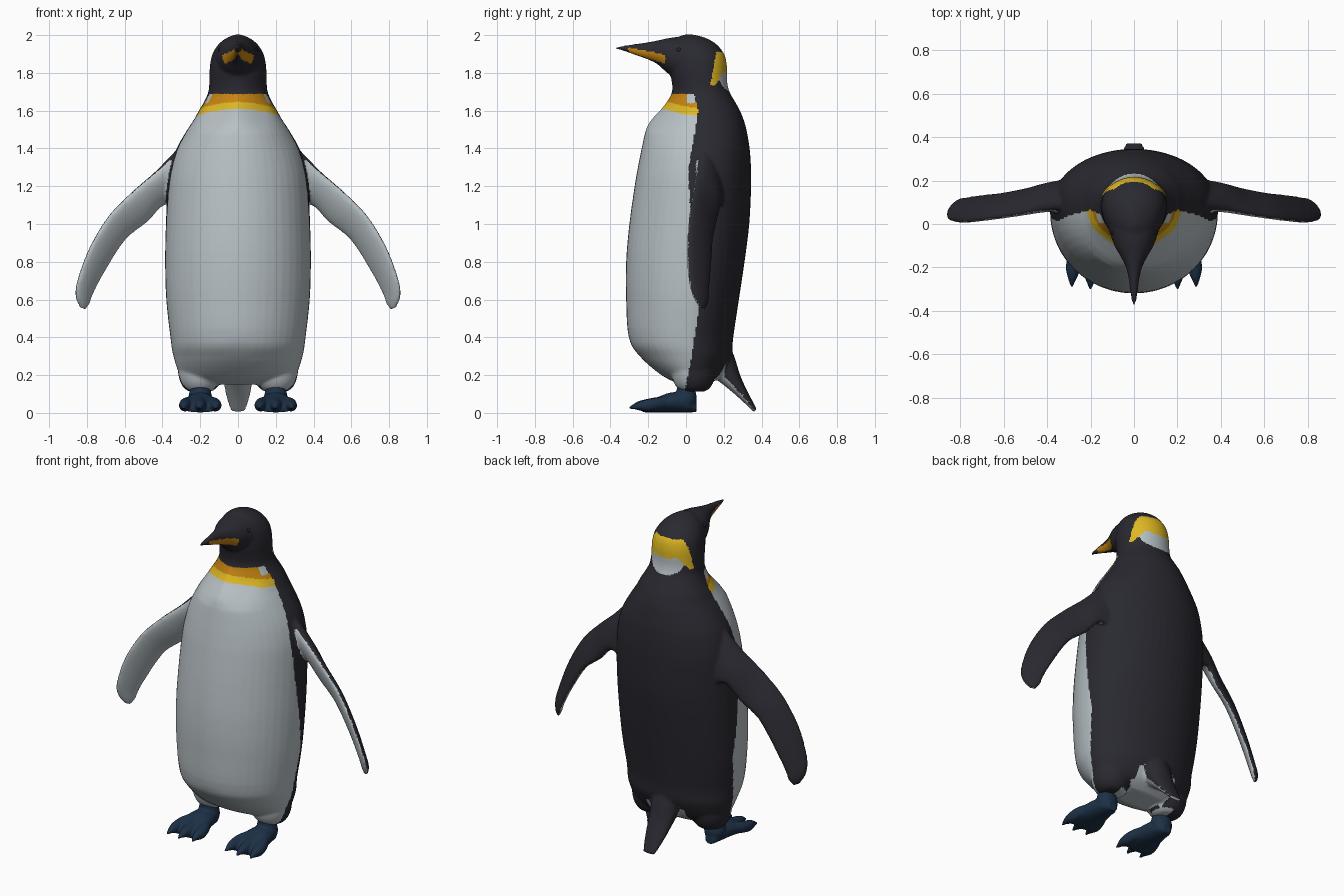
import bpy, bmesh, math
from mathutils import Vector


def material(name, rgb):
    m = bpy.data.materials.new(name)
    m.diffuse_color = (*rgb, 1)
    return m


DARK, LIGHT, YELLOW, ORANGE = range(4)
plumage = [material("dark_plumage", (0.022, 0.022, 0.030)),
           material("pale_plumage", (0.475, 0.53, 0.555)),
           material("yellow_plumage", (0.73, 0.475, 0.016)),
           material("orange_plumage", (0.56, 0.23, 0.006))]
foot_blue = material("foot_blue", (0.012, 0.03, 0.062))
eye_black = material("eye_black", (0.016, 0.016, 0.02))


def lerp(table, t):
    """Piecewise linear lookup."""
    for (a, va), (b, vb) in zip(table, table[1:]):
        if t <= b:
            return va + (vb - va) * max(0, (t - a) / (b - a))
    return table[-1][1]


def catmull(rows, n=4):
    """Smoothly add rows between the given ones."""
    out = []
    for i in range(len(rows) - 1):
        p0, p1, p2, p3 = rows[max(i - 1, 0)], rows[i], rows[i + 1], rows[min(i + 2, len(rows) - 1)]
        for k in range(n):
            t = k / n
            out.append([0.5 * (2 * b + (c - a) * t + (2 * a - 5 * b + 4 * c - d) * t * t
                               + (3 * b - a - 3 * c + d) * t ** 3)
                        for a, b, c, d in zip(p0, p1, p2, p3)])
    return out + [list(rows[-1])]


def loft(bm, rows, sides=32):
    """Closed tube of elliptical rings; a row is centre, axis u, axis v."""
    rings = []
    for r in catmull(rows):
        c, u, v = Vector(r[:3]), Vector(r[3:6]), Vector(r[6:])
        rings.append([bm.verts.new(c + u * math.cos(a) + v * math.sin(a))
                      for a in (math.tau * k / sides for k in range(sides))])
    for p, q in zip(rings, rings[1:]):
        for k in range(sides):
            j = (k + 1) % sides
            bm.faces.new((p[k], p[j], q[j], q[k]))
    bm.faces.new(rings[0][::-1])
    bm.faces.new(rings[-1])


def fused(name, bm, voxel, smooth, mats):
    """Turn overlapping volumes into one smooth skin."""
    bmesh.ops.recalc_face_normals(bm, faces=bm.faces)
    me = bpy.data.meshes.new(name)
    bm.to_mesh(me)
    bm.free()
    ob = bpy.data.objects.new(name, me)
    bpy.context.collection.objects.link(ob)
    bpy.context.view_layer.objects.active = ob
    rm = ob.modifiers.new("skin", 'REMESH')
    rm.mode = 'VOXEL'
    rm.voxel_size = voxel
    sm = ob.modifiers.new("soften", 'SMOOTH')
    sm.iterations = smooth
    for m in ("skin", "soften"):
        bpy.ops.object.modifier_apply(modifier=m)
    for m in mats:
        ob.data.materials.append(m)
    for p in ob.data.polygons:
        p.use_smooth = True
    return ob


bm = bmesh.new()

# trunk, neck and skull: z, half width, front y, back y
trunk = [(0.15, 0.24, -0.03, 0.12), (0.20, 0.305, -0.13, 0.19), (0.30, 0.342, -0.245, 0.24),
         (0.40, 0.358, -0.303, 0.25), (0.60, 0.38, -0.317, 0.28), (0.80, 0.386, -0.317, 0.31),
         (1.00, 0.382, -0.30, 0.335), (1.20, 0.372, -0.272, 0.345), (1.30, 0.357, -0.255, 0.344),
         (1.40, 0.325, -0.235, 0.337), (1.50, 0.268, -0.212, 0.32), (1.55, 0.235, -0.185, 0.306),
         (1.60, 0.207, -0.14, 0.286), (1.65, 0.178, -0.10, 0.258), (1.70, 0.157, -0.075, 0.23),
         (1.75, 0.152, -0.075, 0.218), (1.80, 0.151, -0.085, 0.217), (1.85, 0.147, -0.09, 0.215),
         (1.90, 0.135, -0.09, 0.202), (1.95, 0.105, -0.08, 0.163), (1.985, 0.06, -0.05, 0.105),
         (2.003, 0.015, -0.01, 0.04)]
loft(bm, [(0, (f + b) / 2, z, w, 0, 0, 0, (b - f) / 2, 0) for z, w, f, b in trunk], 48)

# move the widest part towards the back and pinch the throat
fronts = [(z, f) for z, w, f, b in trunk]
backs = [(z, b) for z, w, f, b in trunk]
SHIFT = [(0.15, 0.0), (0.3, 0.045), (0.5, 0.06), (1.4, 0.06), (1.6, 0.04), (1.7, 0.02), (1.9, 0.02), (2.0, 0)]
for v in bm.verts:
    f, b = lerp(fronts, v.co.z), lerp(backs, v.co.z)
    t = min(1, abs(v.co.y - (f + b) / 2) / ((b - f) / 2))
    v.co.y += lerp(SHIFT, v.co.z) * (1 - t)
    if v.co.y < 0:
        w = max(0, 1 - abs(v.co.z - 1.62) / 0.14)
        v.co.y *= 1 - 0.28 * w * min(1, abs(v.co.x) / 0.13)

# face and beak: y, half width, bottom z, top z
beak = [(0.06, 0.13, 1.74, 1.98), (0.0, 0.122, 1.75, 1.99), (-0.05, 0.108, 1.77, 1.99),
        (-0.10, 0.09, 1.80, 1.983), (-0.15, 0.061, 1.845, 1.972), (-0.20, 0.037, 1.87, 1.963),
        (-0.25, 0.025, 1.887, 1.956), (-0.30, 0.019, 1.905, 1.949), (-0.34, 0.014, 1.919, 1.942),
        (-0.376, 0.006, 1.926, 1.938)]
loft(bm, [(0, y, (a + b) / 2, w, 0, 0, 0, 0, (b - a) / 2) for y, w, a, b in beak])

# tail: upper y, z, lower y, z, half width
tail = [(0.20, 0.42, 0.06, 0.25, 0.12), (0.252, 0.31, 0.14, 0.192, 0.09), (0.287, 0.20, 0.223, 0.128, 0.076),
        (0.325, 0.115, 0.287, 0.073, 0.064), (0.375, 0.02, 0.36, 0.004, 0.042)]
loft(bm, [(0, (a + c) / 2, (b + d) / 2, w, 0, 0, 0, (a - c) / 2, (b - d) / 2) for a, b, c, d, w in tail])

# flippers (leading edge, trailing edge, half thickness) and thighs
flipper = [((0.23, 0.09, 1.485), (0.24, 0.18, 1.12), 0.05), ((0.335, 0.075, 1.378), (0.32, 0.185, 1.09), 0.055),
           ((0.43, 0.06, 1.278), (0.40, 0.18, 1.10), 0.043),
           ((0.545, 0.04, 1.182), (0.485, 0.16, 1.01), 0.033), ((0.675, 0.02, 1.053), (0.60, 0.14, 0.915), 0.028),
           ((0.78, 0.008, 0.885), (0.70, 0.13, 0.76), 0.025), ((0.845, 0.015, 0.715), (0.765, 0.12, 0.64), 0.022),
           ((0.86, 0.04, 0.62), (0.787, 0.115, 0.58), 0.02), ((0.835, 0.075, 0.555), (0.81, 0.10, 0.548), 0.01)]
along = Vector((0.53, -0.05, -0.85))
for s in (-1, 1):
    rows = []
    for a, b, t in flipper:
        a, b = Vector(a), Vector(b)
        c, u = (a + b) / 2, (a - b) / 2
        n = along.cross(u).normalized() * t
        rows.append([k * f for vec in (c, u, n) for k, f in zip(vec, (s, 1, 1))])
    loft(bm, rows)
    thigh = [(0.112, 0.055), (0.13, 0.085), (0.17, 0.108), (0.23, 0.118), (0.30, 0.105), (0.36, 0.03)]
    loft(bm, [(s * 0.2, 0.04, z, r, 0, 0, 0, r, 0) for z, r in thigh])

body = fused("penguin_body", bm, 0.009, 5, plumage)

# plumage colours by position and direction
EDGE = [(0.1, -0.01), (0.3, 0.03), (0.5, 0.06), (0.6, 0.08), (0.7, 0.065), (0.9, 0.04), (1.1, 0.02),
        (1.3, 0.015), (1.4, 0.03), (1.5, 0.05), (1.6, 0.065), (1.7, 0.04)]
INNER = Vector((-0.11, -0.178, -0.058)).normalized()


def colour(c, n):
    x, y, z = abs(c.x), c.y, c.z
    if z > 1.69:
        # beak stripe
        t = (y + 0.305) / 0.195
        if 0 < t < 1:
            return ORANGE if 1.907 - 0.058 * t < z < 1.936 - 0.04 * t else DARK
        # nape patch
        if z < 1.91 and y > 0.13 + (z - 1.74) * 0.18:
            if z > 1.80 - 1.3 * min(0.05, max(0, x - 0.085)):
                return YELLOW
            if z > 1.70 + 400 * x ** 4:
                return LIGHT
        return DARK
    inner = Vector((n.x if c.x > 0 else -n.x, n.y, n.z)).dot(INNER)
    if x > 0.42:
        return LIGHT if inner > (0.25 if z > 1.1 else 0) else DARK
    # front of the shoulder
    if x > 0.34 and 1.08 < z < 1.34 and inner > 0.25:
        return LIGHT
    # tail underside and belly underside
    if x < 0.13 and y > 0.08 and z < 0.3 and n.z < -0.4 or x < 0.19 and z < 0.2 and n.z < -0.75:
        return LIGHT
    if y > lerp(EDGE, z):
        return DARK
    # collar
    if z > 1.61 - 0.75 * x * x:
        if y > 0.005 and z > 1.64:
            return LIGHT
        return ORANGE if z > 1.645 - 0.8 * x * x else YELLOW
    return LIGHT


for p in body.data.polygons:
    p.material_index = colour(p.center, p.normal)

# webbed feet with three clawed toes
for s, side in ((-1, "left"), (1, "right")):
    bm = bmesh.new()
    loft(bm, [(s * 0.2, 0.0, z, r, 0, 0, 0, r * 0.9, 0)
              for z, r in ((0.15, 0.052), (0.12, 0.055), (0.07, 0.064), (0.02, 0.05))])
    loft(bm, [(s * 0.2, y, h / 2 + 0.003, w, 0, 0, 0, 0, h / 2)
              for y, w, h in ((0.055, 0.03, 0.05), (0.0, 0.06, 0.10), (-0.08, 0.08, 0.105),
                              (-0.15, 0.098, 0.08), (-0.20, 0.10, 0.055), (-0.225, 0.09, 0.03))])
    for dx, more in ((-0.08, 0), (0.0, 0.012), (0.08, 0)):
        loft(bm, [(s * (0.2 + dx * k), y - more, z, r, 0, 0, 0, 0, r)
                  for k, y, z, r in ((0.3, -0.05, 0.06, 0.034), (0.85, -0.14, 0.05, 0.034),
                                     (1.0, -0.20, 0.040, 0.033), (1.03, -0.24, 0.038, 0.024),
                                     (1.06, -0.265, 0.034, 0.014), (1.08, -0.288, 0.026, 0.006))], 16)
    fused(side + "_foot", bm, 0.006, 3, [foot_blue])

    # eye
    bpy.ops.mesh.primitive_uv_sphere_add(segments=20, ring_count=12, radius=0.015,
                                         location=(s * 0.092, -0.037, 1.92))
    eye = bpy.context.object
    eye.name = side + "_eye"
    eye.data.materials.append(eye_black)
    bpy.ops.object.shade_smooth()
